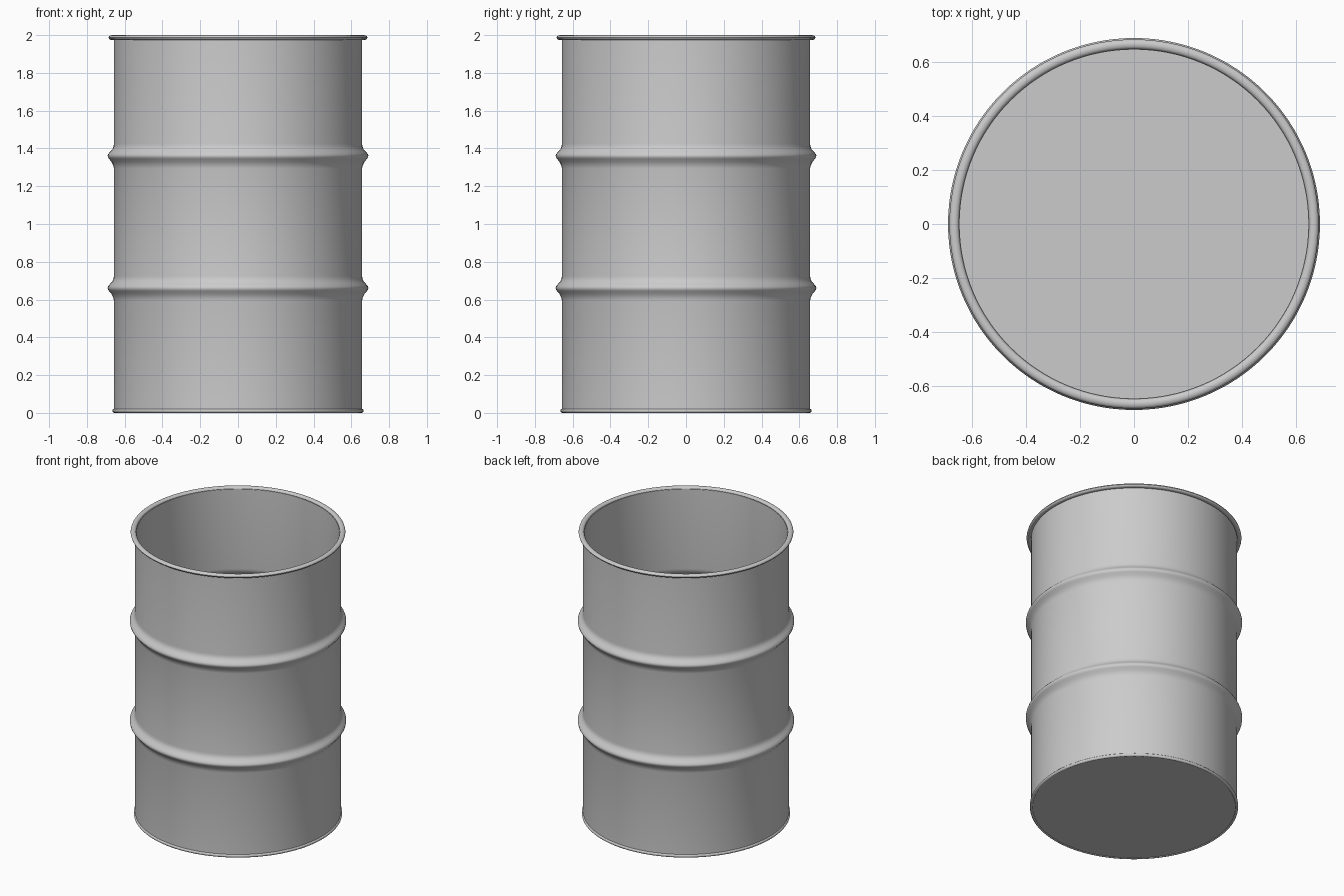
import bpy, bmesh, math

if "Cube" in bpy.data.objects:
    bpy.data.objects.remove(bpy.data.objects["Cube"])

SEGMENTS = 128
R, T = 0.657, 0.010      # outer wall radius, sheet thickness


def lathe(name, profile, closed=False):
    """Revolve (radius, z) points around z; points at radius 0 merge."""
    bm = bmesh.new()
    verts = [bm.verts.new((r, 0, z)) for r, z in profile]
    edges = [bm.edges.new(p) for p in zip(verts, verts[1:])]
    if closed:
        edges.append(bm.edges.new((verts[-1], verts[0])))
    bmesh.ops.spin(bm, geom=verts + edges, cent=(0, 0, 0), axis=(0, 0, 1),
                   angle=math.tau, steps=SEGMENTS, use_duplicate=False)
    bmesh.ops.remove_doubles(bm, verts=bm.verts, dist=1e-5)
    bmesh.ops.recalc_face_normals(bm, faces=bm.faces)
    mesh = bpy.data.meshes.new(name)
    bm.to_mesh(mesh)
    bm.free()
    obj = bpy.data.objects.new(name, mesh)
    bpy.context.collection.objects.link(obj)
    bpy.ops.object.select_all(action='DESELECT')
    obj.select_set(True)
    bpy.context.view_layer.objects.active = obj
    bpy.ops.object.shade_smooth_by_angle(angle=math.radians(40))
    return obj


# Pressed rib cross-section: (outward bulge, height from rib centre)
RIB = [(0, -.065), (.004, -.048), (.013, -.03), (.026, -.015), (.032, -.006),
       (.033, .003), (.030, .011), (.020, .023), (.008, .036), (.002, .05), (0, .065)]


def wall(radius):
    pts = [(radius, 0.02)]
    for centre in (0.66, 1.36):
        pts += [(radius + b, centre + dz) for b, dz in RIB]
    return pts + [(radius, 1.985)]


# Thin sheet wall with two hollow ribs
lathe("barrel_wall", wall(R) + wall(R - T)[::-1], closed=True)


def bead(name, r, z, w, h):
    """Small rolled edge ring with an elliptical section."""
    lathe(name, [(r + w * math.cos(a), z + h * math.sin(a))
                 for a in (math.tau * i / 12 for i in range(12))], closed=True)


# Rolled lip at the open top and low chime at the base
bead("top_rim", 0.667, 1.987, 0.018, 0.013)
bead("bottom_rim", 0.655, 0.011, 0.010, 0.011)

# Bottom plate
lathe("barrel_floor", [(0, 0.004), (0.655, 0.004), (0.655, 0.02), (0, 0.02)])
